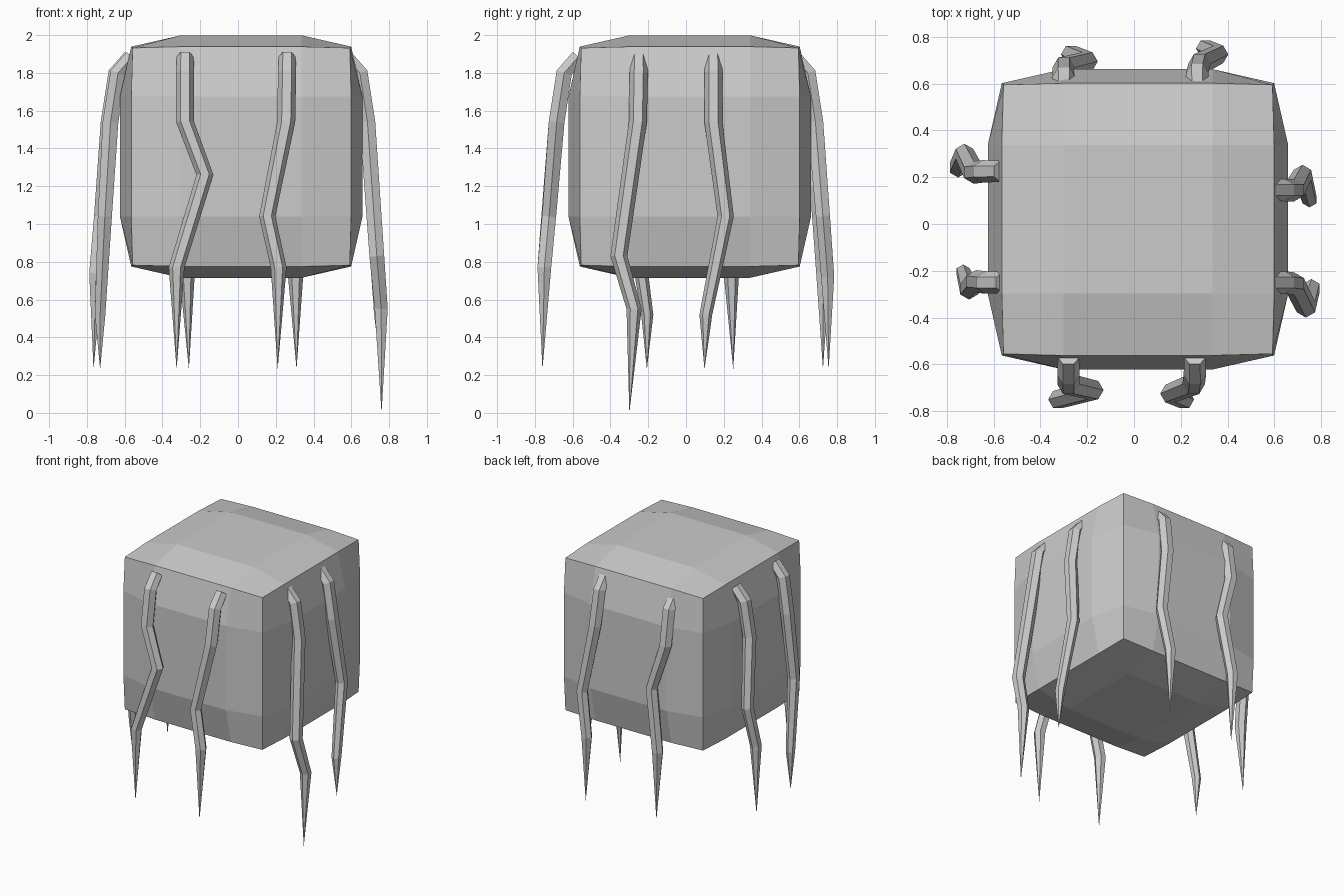
import bpy, bmesh, math
from mathutils import Vector

if "Cube" in bpy.data.objects:
    bpy.data.objects.remove(bpy.data.objects["Cube"])


def finish(bm, name):
    bmesh.ops.recalc_face_normals(bm, faces=bm.faces)
    me = bpy.data.meshes.new(name)
    bm.to_mesh(me)
    bm.free()
    ob = bpy.data.objects.new(name, me)
    bpy.context.collection.objects.link(ob)
    return ob


# Body: cube cut 3x3 per side, with bulging faces
bm = bmesh.new()
bmesh.ops.create_cube(bm, size=2)
bmesh.ops.subdivide_edges(bm, edges=bm.edges[:], cuts=2, use_grid_fill=True)
outer = {3: 0.575, 2: 0.582, 1: 0.642}
for v in bm.verts:
    n = sum(abs(c) > 0.9 for c in v.co)
    v.co = Vector([math.copysign(outer[n] if abs(c) > 0.9 else 0.318, c) for c in v.co])
    v.co += Vector((0.017, 0.02, 1.357))
finish(bm, "body")


# Legs: tapered six-sided sweeps; points are (sideways, outward, height, radius)
def leg(name, out, points):
    out = Vector(out)
    side = Vector((abs(out.y), abs(out.x), 0))
    path = [(side * s + out * o + Vector((0, 0, z)), o, z, r) for s, o, z, r in points]
    bm = bmesh.new()
    rings = []
    for i, (p, o, z, r) in enumerate(path[:-1]):
        a, b = path[max(i - 1, 0)], path[i + 1]
        d = Vector((b[1] - a[1], b[2] - a[2])).normalized()
        nrm = out * -d.y + Vector((0, 0, d.x))
        rings.append([bm.verts.new(p + side * r * math.cos(k * math.pi / 3)
                                   + nrm * r * math.sin(k * math.pi / 3)) for k in range(6)])
    bm.faces.new(rings[0])
    for a, b in zip(rings, rings[1:]):
        for k in range(6):
            j = (k + 1) % 6
            bm.faces.new((a[k], a[j], b[j], b[k]))
    tip = bm.verts.new(path[-1][0])
    for k in range(6):
        bm.faces.new((rings[-1][k], rings[-1][(k + 1) % 6], tip))
    finish(bm, name)


def make(name, out, start, bends, tip, shift=0.0):
    s0, s1 = start
    pts = [(s0, 0.57 + shift, 1.885, 0.045), (s0, 0.645 + shift, 1.80, 0.048),
           (s1, 0.685 + shift, 1.54, 0.048)]
    pts += [(s, o + shift, z, r) for s, o, z, r in bends]
    leg(name, out, pts + [tip + (0,)])


F, B, R, L = (0, -1, 0), (0, 1, 0), (1, 0, 0), (-1, 0, 0)
make("front_leg_left", F, (-0.28, -0.28),
     [(-0.175, 0.71, 1.26, 0.045), (-0.325, 0.75, 0.77, 0.042)], (-0.325, 0.76, 0.23))
make("front_leg_right", F, (0.26, 0.255),
     [(0.155, 0.725, 1.04, 0.043), (0.215, 0.75, 0.77, 0.042)], (0.21, 0.76, 0.23))
make("back_leg_left", B, (-0.30, -0.30),
     [(-0.20, 0.71, 1.2, 0.045), (-0.27, 0.74, 0.75, 0.042)], (-0.26, 0.725, 0.23), -0.015)
make("back_leg_right", B, (0.27, 0.28),
     [(0.36, 0.725, 1.04, 0.043), (0.305, 0.75, 0.72, 0.04)], (0.31, 0.755, 0.23))
make("right_leg_front", R, (-0.25, -0.255),
     [(-0.355, 0.735, 0.83, 0.045), (-0.275, 0.758, 0.55, 0.04)], (-0.30, 0.76, 0.0))
make("right_leg_back", R, (0.145, 0.145),
     [(0.21, 0.72, 1.04, 0.043), (0.105, 0.75, 0.52, 0.034)], (0.098, 0.757, 0.23))
make("left_leg_back", L, (0.225, 0.22),
     [(0.30, 0.725, 1.04, 0.043), (0.24, 0.752, 0.74, 0.041)], (0.25, 0.765, 0.23))
make("left_leg_front", L, (-0.25, -0.245),
     [(-0.28, 0.715, 1.04, 0.043), (-0.205, 0.74, 0.52, 0.032)], (-0.207, 0.73, 0.23), -0.01)
